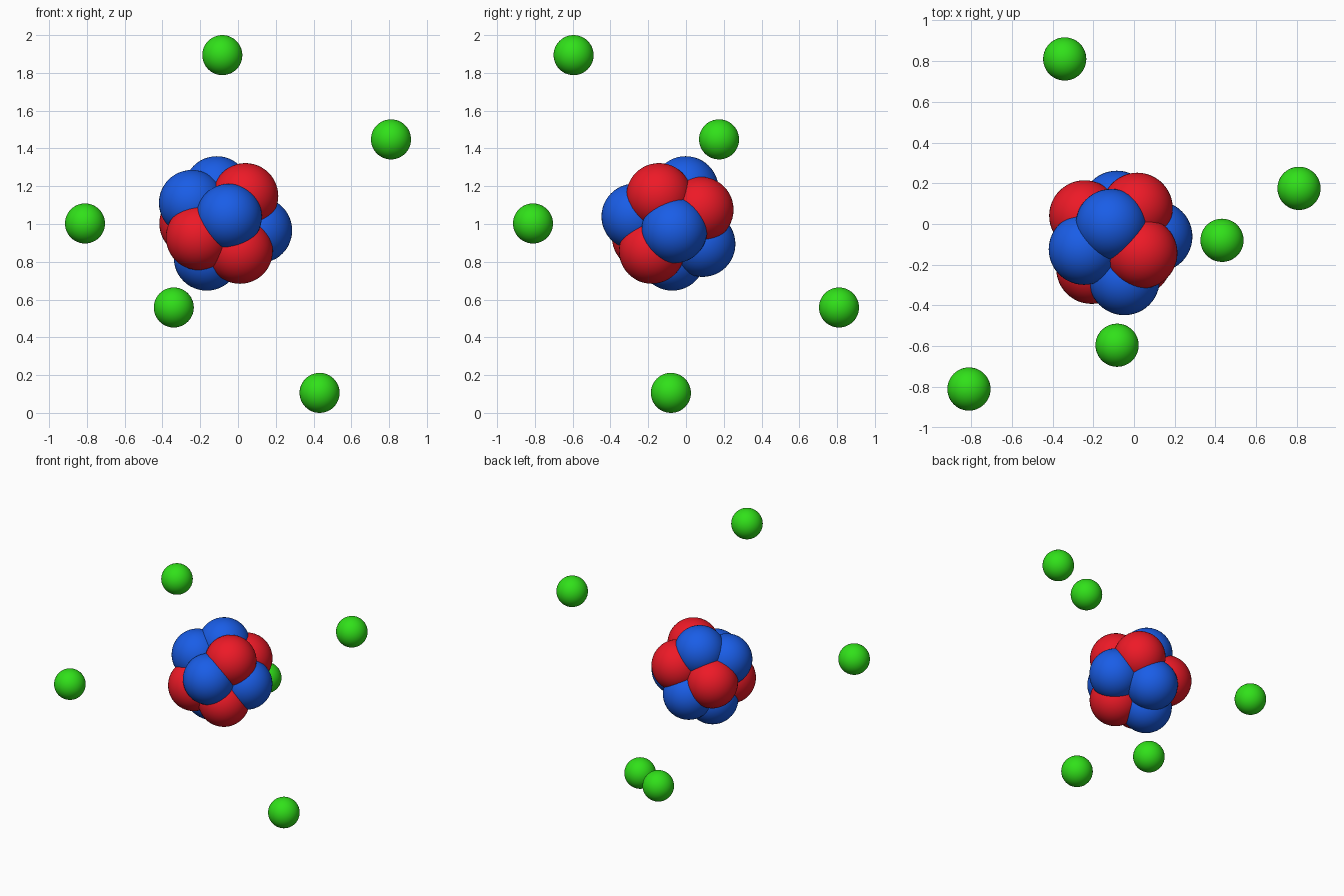
import bpy
from math import sin, cos, sqrt, radians
from mathutils import Vector

if "Cube" in bpy.data.objects:
    bpy.data.objects.remove(bpy.data.objects["Cube"])


def colour(name, rgb):
    m = bpy.data.materials.new(name)
    m.diffuse_color = (*rgb, 1)
    m.use_nodes = True
    m.node_tree.nodes["Principled BSDF"].inputs["Base Color"].default_value = m.diffuse_color
    return m


RED = colour("red", (0.85, 0.01, 0.02))
BLUE = colour("blue", (0.01, 0.11, 0.80))
GREEN = colour("green", (0.03, 0.75, 0.01))


def ball(name, pos, radius, mat):
    bpy.ops.mesh.primitive_uv_sphere_add(segments=48, ring_count=24,
                                         radius=radius, location=pos)
    ob = bpy.context.object
    ob.name = name
    ob.data.materials.append(mat)
    bpy.ops.object.shade_smooth()


# Nucleus: 11 overlapping balls on a golden-angle spiral, alternating colours
centre = Vector((-0.083, -0.08, 1.003))
COUNT, SPREAD = 11, 0.2
for i in range(COUNT):
    h = 1 - (2 * i + 1) / COUNT
    r = sqrt(1 - h * h)
    a = radians(110.4 - 137.508 * i)
    pos = centre + SPREAD * Vector((r * cos(a), r * sin(a), h))
    if i % 2:
        ball(f"proton_{i // 2 + 1}", pos, 0.174, RED)
    else:
        ball(f"neutron_{i // 2 + 1}", pos, 0.174, BLUE)

# Electrons: five small balls orbiting at a distance
electrons = [(-0.083, -0.595, 1.894), (0.81, 0.175, 1.448), (-0.81, -0.81, 1.003),
             (-0.34, 0.81, 0.558), (0.432, -0.08, 0.106)]
for i, pos in enumerate(electrons):
    ball(f"electron_{i + 1}", pos, 0.106, GREEN)
